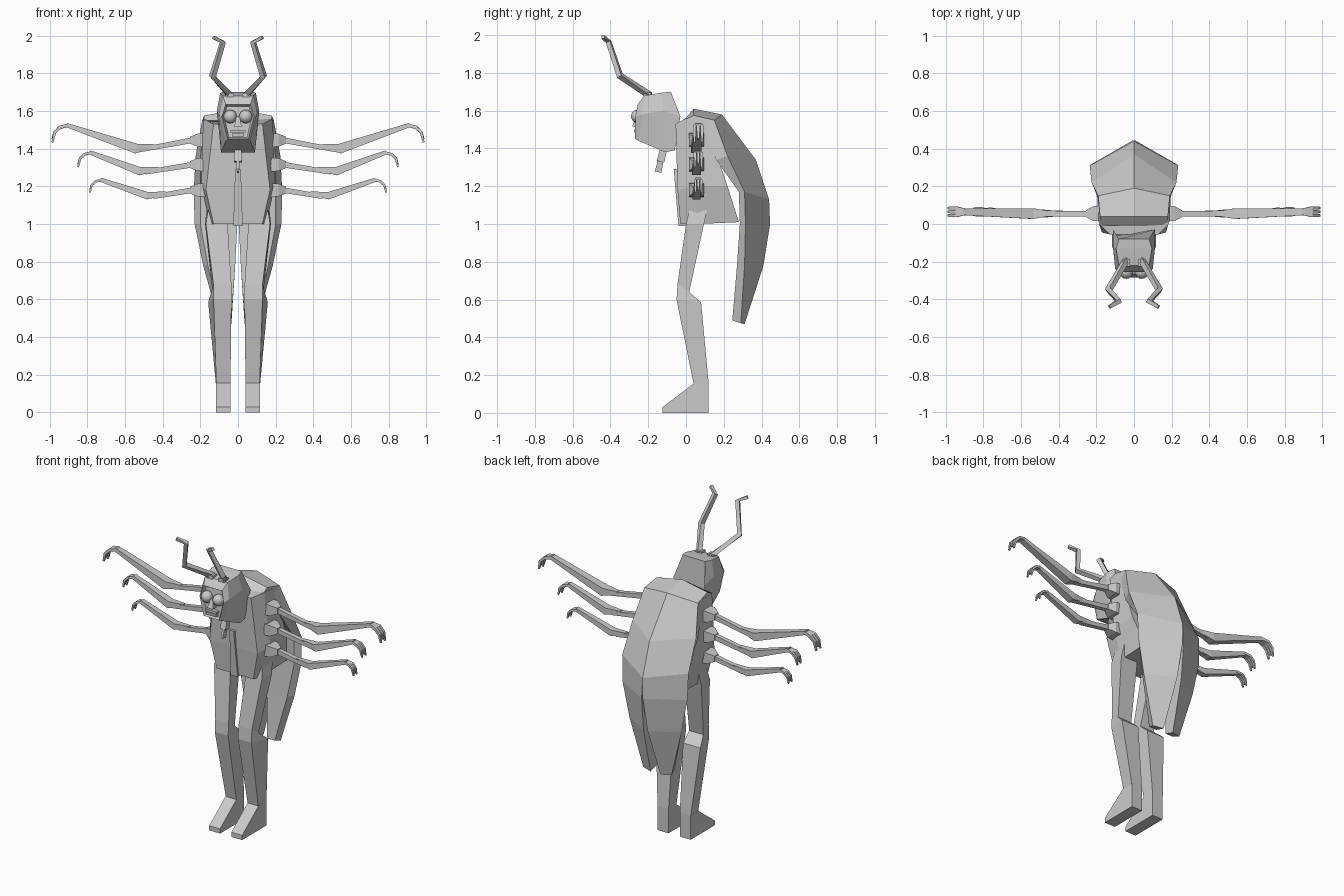
import bpy, bmesh, math
from mathutils import Vector

if "Cube" in bpy.data.objects:
    bpy.data.objects.remove(bpy.data.objects["Cube"])


def build(name, lofts, mirror=False):
    """Make one object from lofts; each loft is a list of closed rings."""
    bm = bmesh.new()
    for rings in lofts:
        vs = [[bm.verts.new(p) for p in r] for r in rings]
        n = len(vs[0])
        for a, b in zip(vs, vs[1:]):
            for i in range(n):
                bm.faces.new((a[i], a[(i + 1) % n], b[(i + 1) % n], b[i]))
        bm.faces.new(vs[0])
        bm.faces.new(vs[-1])
    bmesh.ops.recalc_face_normals(bm, faces=bm.faces)
    me = bpy.data.meshes.new(name)
    bm.to_mesh(me)
    bm.free()
    ob = bpy.data.objects.new(name, me)
    bpy.context.collection.objects.link(ob)
    if mirror:
        m = ob.modifiers.new("Mirror", 'MIRROR')
        m.use_mirror_merge = False
    return ob


def sym(half):
    """Complete a half ring across x = 0."""
    return list(half) + [(-x, y, z) for x, y, z in reversed(half)]


def tube(pts, radii, side=(0, 1, 0), n=4):
    """Rings along a path; radius may be (sideways, upward)."""
    pts = [Vector(p) for p in pts]
    rings = []
    for i, p in enumerate(pts):
        t = pts[min(i + 1, len(pts) - 1)] - pts[max(i - 1, 0)]
        u = t.cross(Vector(side)).normalized()
        s = u.cross(t).normalized()
        r = radii[i]
        rs, ru = r if isinstance(r, tuple) else (r, r)
        k = 1 / math.cos(math.pi / n)
        ang = [2 * math.pi * (j + .5) / n for j in range(n)]
        rings.append([p + s * rs * k * math.cos(a) + u * ru * k * math.sin(a) for a in ang])
    return rings


def box(x0, x1, y0, y1, z0, z1):
    return [[(x0, y0, z), (x1, y0, z), (x1, y1, z), (x0, y1, z)] for z in (z0, z1)]


# torso
build("torso", [[
    sym([(.13, -.055, 1.53), (.185, 0, 1.56), (.185, .10, 1.55)]),
    sym([(.17, -.045, 1.18), (.195, .05, 1.2), (.195, .22, 1.2)]),
    sym([(.13, -.03, 1.0), (.15, .06, 1.0), (.15, .28, 1.01)])]])
build("chest_ridge", [[
    [(-.015, -.065, 1.29), (.015, -.065, 1.29), (.015, -.02, 1.29), (-.015, -.02, 1.29)],
    [(-.025, -.04, .99), (.025, -.04, .99), (.025, 0, .99), (-.025, 0, .99)]]])

# wing cases: ridge point, side edge, front edge per ring
wing = [
    ((0, .04, 1.61), (.18, .04, 1.575), (.18, -.01, 1.55)),
    ((0, .19, 1.58), (.19, .15, 1.55), (.185, .10, 1.51)),
    ((0, .37, 1.34), (.225, .22, 1.36), (.20, .16, 1.34)),
    ((0, .44, 1.13), (.235, .31, 1.17), (.20, .28, 1.17)),
    ((.004, .445, 1.0), (.23, .315, 1.0), (.20, .285, 1.0)),
    ((.015, .41, .78), (.185, .31, .78), (.16, .27, .78)),
    ((.035, .31, .47), (.10, .29, .475), (.09, .245, .49))]
build("wing_case", [[[c, l, f, (c[0], f[1], f[2])] for c, l, f in wing]], True)

# head with recessed face
head = build("head", [[
    sym([(.08, -.08, 1.70), (.11, -.03, 1.57), (.09, -.06, 1.39)]),
    sym([(.095, -.13, 1.695), (.112, -.12, 1.6), (.09, -.11, 1.38)]),
    sym([(.08, -.22, 1.68), (.10, -.235, 1.58), (.065, -.25, 1.44)]),
    sym([(.065, -.255, 1.635), (.085, -.268, 1.57), (.055, -.27, 1.45)])]])
bm = bmesh.new()
bm.from_mesh(head.data)
front = min(bm.faces, key=lambda f: f.calc_center_median().y)
bmesh.ops.inset_region(bm, faces=[front], thickness=.012, depth=-.02)
bm.to_mesh(head.data)
bm.free()

# eyes
for s in (-1, 1):
    bpy.ops.mesh.primitive_uv_sphere_add(segments=14, ring_count=8, radius=.036,
                                         location=(s * .041, -.255, 1.57))
    bpy.context.object.name = "eye"
    bpy.ops.object.shade_smooth()

# nose, mouth and hanging mouthpart
build("nose", [[
    [(-.008, -.265, 1.57), (.008, -.265, 1.57), (.008, -.235, 1.57), (-.008, -.235, 1.57)],
    [(-.02, -.285, 1.515), (.02, -.285, 1.515), (.02, -.235, 1.515), (-.02, -.235, 1.515)]]])
build("mouth", [box(-.04, .04, -.275, -.235, 1.485, 1.5), box(-.033, .033, -.27, -.235, 1.465, 1.48)])
build("mouthpart", [tube([(0, -.118, 1.40), (0, -.135, 1.33)], [.018, .02]),
                    tube([(0, -.135, 1.33), (0, -.148, 1.275)], [(.015, .008), (.018, .006)])])

# antennae with sockets
build("antenna", [
    tube([(.04, -.19, 1.68), (.135, -.35, 1.785), (.08, -.41, 1.965), (.13, -.44, 1.99)],
         [.014, .014, .012, .009], (.3, 1, 0)),
    box(.02, .065, -.225, -.185, 1.66, 1.695)], True)

# arms: base height, elbow, wrist, claw size
arms = [("upper_arm", 1.445, (.51, 1.395), (.91, 1.525), 1.0),
        ("middle_arm", 1.315, (.49, 1.275), (.785, 1.38), .85),
        ("lower_arm", 1.18, (.45, 1.145), (.73, 1.235), .75)]
for name, z, (ex, ez), (wx, wz), k in arms:
    y = .055
    hx = wx + .02
    parts = [
        tube([(.16, y, z), (.215, y, z), (.255, y, z)], [(.04, .038), (.04, .034), (.018, .018)]),
        tube([(.24, y, z), (ex, y, ez)], [(.014, .015), (.016, .012)]),
        tube([(ex - .07, y, ez + .018), (ex + .03, y, ez + .005), (wx, y + .01, wz)],
             [(.012, .010), (.028 * k, .026 * k), (.018 * k, .011)])]
    # curled claws
    for d in (-1, 0, 1):
        yy = y + .01 + d * .02 * k
        path = [(wx - .015, y + .01 + d * .008, wz),
                (wx + .035 * k, yy, wz - .012 * k),
                (wx + .063 * k, yy, wz - .04 * k),
                (wx + .075 * k, yy, wz - (.092 if d else .075) * k)]
        parts.append(tube(path, [.009 * k, .009 * k, .008 * k, .005 * k]))
    build(name, parts, True)

# legs: front (y, z), back (y, z), inner x, outer x front, outer x back
leg = [(.03, 1.13, .125, 1.14, .06, .15, .16),
       (0, 1.0, .095, 1.0, .055, .17, .175),
       (-.045, .68, .017, .64, .035, .13, .135),
       (-.05, .6, .08, .585, .035, .13, .158),
       (.04, .155, .12, .155, .04, .115, .118)]
build("leg", [[[(xi, yf, zf), (xo, yf, zf), (xb, yb, zb), (xi, yb, zb)]
               for yf, zf, yb, zb, xi, xo, xb in leg]], True)

# feet
foot = [(.12, 0), (-.125, 0), (-.125, .03), (.04, .155), (.12, .155)]
build("foot", [[[(x, y, z) for y, z in foot] for x in (.04, .117)]], True)
